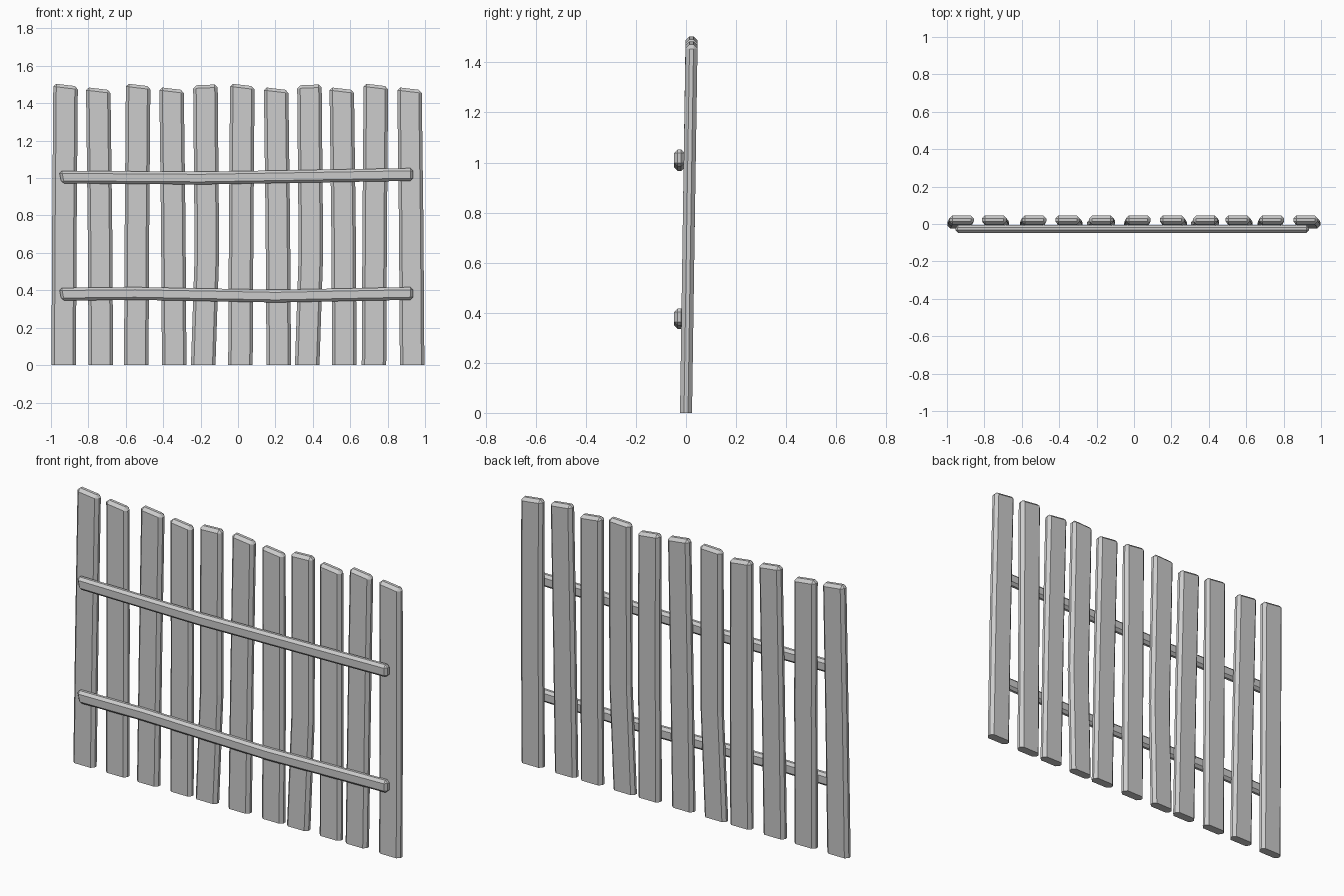
import bpy, bmesh
from mathutils import Vector

if "Cube" in bpy.data.objects:
    bpy.data.objects.remove(bpy.data.objects["Cube"])


def section(hw, ht, c):
    """Rectangle with chamfered corners, as (across, depth) pairs."""
    return [(-hw + c, -ht), (hw - c, -ht), (hw, -ht + c), (hw, ht - c),
            (hw - c, ht), (-hw + c, ht), (-hw, ht - c), (-hw, -ht + c)]


def board(name, stations, across, axis, hw, ht, c):
    """Loft a chamfered board. stations: (centre, skew along axis, inset end)."""
    bm = bmesh.new()
    rings = []
    for centre, skew, inset in stations:
        ring = []
        for a, d in section(hw, ht, c):
            if inset:
                a = max(-hw + c, min(hw - c, a))
                d = max(-ht + c, min(ht - c, d))
            p = Vector(centre) + across * a + Vector((0, d, 0)) + axis * (skew * a)
            ring.append(bm.verts.new(p))
        rings.append(ring)
    for r, s in zip(rings, rings[1:]):
        for i in range(8):
            j = (i + 1) % 8
            bm.faces.new((r[i], r[j], s[j], s[i]))
    bm.faces.new(rings[0])
    bm.faces.new(rings[-1])
    bmesh.ops.remove_doubles(bm, verts=bm.verts, dist=0.0005)
    bmesh.ops.recalc_face_normals(bm, faces=bm.faces)
    mesh = bpy.data.meshes.new(name)
    bm.to_mesh(mesh)
    bm.free()
    bpy.context.collection.objects.link(bpy.data.objects.new(name, mesh))


X, Z = Vector((1, 0, 0)), Vector((0, 0, 1))

# Three plank shapes: bend height, bend shift, top shift, top height, top skew
SHAPES = {"A": (0.75, 0.004, 0.010, 1.498, -0.12),
          "B": (0.75, -0.005, -0.014, 1.478, -0.12),
          "C": (0.60, 0.020, 0.012, 1.498, 0.04)}
PLANKS = [(-0.932, "A"), (-0.733, "B"), (-0.544, "A"), (-0.341, "B"),
          (-0.186, "C"), (0.013, "A"), (0.218, "B"), (0.370, "C"),
          (0.569, "B"), (0.727, "A"), (0.931, "B")]

# Upright planks leaning slightly back, flat at the foot and chamfered on top
for n, (x, kind) in enumerate(PLANKS, 1):
    bz, bx, tx, tz, skew = SHAPES[kind]
    c = 0.016
    board(f"plank_{n}", [((x, 0, 0), 0, False),
                         ((x + bx, 0.022 * bz / 1.5, bz), 0, False),
                         ((x + tx, 0.022, tz - c), skew, False),
                         ((x + tx, 0.022, tz), skew, True)],
          X, Z, 0.0655, 0.024, c)

# Two slightly bent cross rails on the front
RAILS = {"upper_rail": [(-0.955, 1.005), (-0.20, 1.0), (0.935, 1.019)],
         "lower_rail": [(-0.955, 0.379), (-0.55, 0.383), (0.20, 0.369), (0.935, 0.383)]}
for name, pts in RAILS.items():
    c, y = 0.014, -0.026
    (x0, z0), (x1, z1) = pts[0], pts[-1]
    stations = [((x0 + 0.005, y, z0), -0.2, True), ((x0 + 0.005 + c, y, z0), -0.2, False)]
    stations += [((x, y, z), 0, False) for x, z in pts[1:-1]]
    stations += [((x1 - c, y, z1), 0, False), ((x1, y, z1), 0, True)]
    board(name, stations, Z, X, 0.034, 0.021, c)
